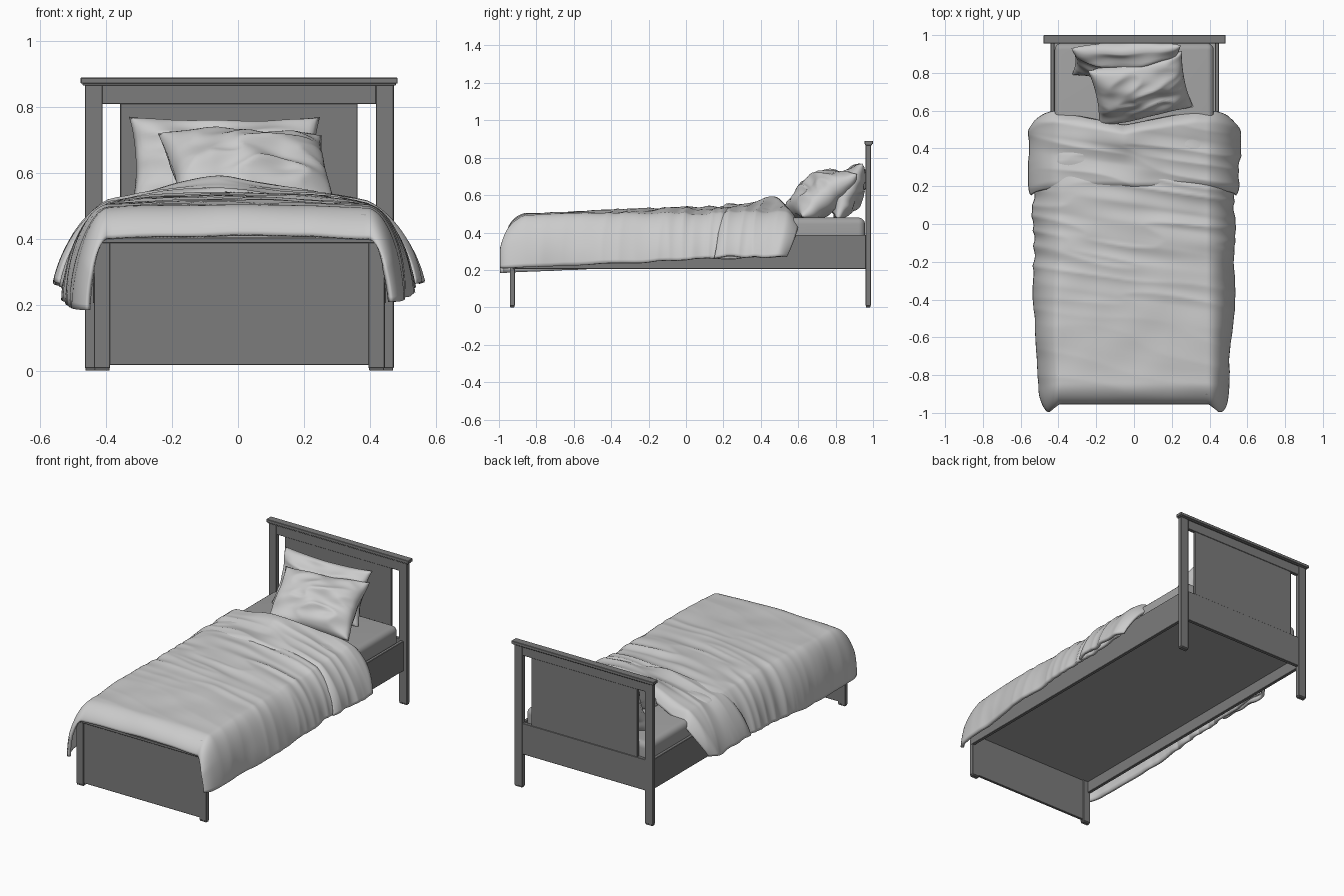
import bpy, bmesh, math
from mathutils import Vector, Matrix, noise

if "Cube" in bpy.data.objects:
    bpy.data.objects.remove(bpy.data.objects["Cube"])


def material(name, g):
    m = bpy.data.materials.new(name)
    m.diffuse_color = (g, g, g, 1)
    m.use_nodes = True
    m.node_tree.nodes["Principled BSDF"].inputs["Base Color"].default_value = m.diffuse_color
    return m


WOOD = material("dark_wood", 0.2)
SHEET = material("sheet", 0.36)
CLOTH = material("cloth", 0.6)


def finish(name, bm, mat, smooth=False):
    me = bpy.data.meshes.new(name)
    bm.to_mesh(me)
    bm.free()
    ob = bpy.data.objects.new(name, me)
    bpy.context.collection.objects.link(ob)
    me.materials.append(mat)
    for p in me.polygons:
        p.use_smooth = smooth
    return ob


def box(name, x, y, z, mat=WOOD, bevel=0.002, seg=1, smooth=False):
    bm = bmesh.new()
    bmesh.ops.create_cube(bm, size=1)
    for v in bm.verts:
        v.co = [a[0] + (a[1] - a[0]) * (c + 0.5) for a, c in zip((x, y, z), v.co)]
    if bevel:
        bmesh.ops.bevel(bm, geom=bm.edges[:], offset=bevel, segments=seg,
                        profile=0.5, affect='EDGES')
    return finish(name, bm, mat, smooth)


def pair(name, x, y, z, cx=0.004):
    box("left_" + name, (cx - x[1], cx - x[0]), y, z)
    box("right_" + name, (cx + x[0], cx + x[1]), y, z)


# Headboard
pair("head_post", (0.415, 0.469), (0.960, 0.988), (0.008, 0.87))
pair("head_foot_pad", (0.417, 0.467), (0.962, 0.986), (0, 0.01))
box("head_cap", (-0.478, 0.485), (0.955, 1.0), (0.872, 0.89))
box("head_cap_moulding", (-0.472, 0.480), (0.958, 0.994), (0.866, 0.876))
box("head_top_rail", (-0.415, 0.42), (0.962, 0.984), (0.81, 0.868))
box("head_panel", (-0.358, 0.363), (0.965, 0.981), (0.38, 0.815))
box("head_lower_rail", (-0.415, 0.42), (0.962, 0.984), (0.205, 0.395))

# Footboard
pair("foot_post", (0.392, 0.442), (-0.942, -0.915), (0.008, 0.40))
pair("foot_foot_pad", (0.394, 0.44), (-0.94, -0.917), (0, 0.01))
box("foot_panel", (-0.390, 0.398), (-0.936, -0.92), (0.017, 0.39))
box("foot_cap", (-0.432, 0.436), (-0.945, -0.912), (0.388, 0.405))

# Side rails and slat base
pair("side_rail", (0.425, 0.445), (-0.925, 0.965), (0.205, 0.388))
box("bed_base", (-0.423, 0.431), (-0.922, 0.964), (0.275, 0.29), SHEET, bevel=0)

# Mattress
box("mattress", (-0.42, 0.422), (-0.915, 0.957), (0.288, 0.48), SHEET, 0.035, 5, True)


def grid(bm, nx, ny, f, flip=False):
    """Grid of points f(s, v) with s in -1..1 and v in 0..1."""
    vs = [[bm.verts.new(f(2 * i / nx - 1, j / ny)) for i in range(nx + 1)]
          for j in range(ny + 1)]
    for j in range(ny):
        for i in range(nx):
            q = [vs[j][i], vs[j][i + 1], vs[j + 1][i + 1], vs[j + 1][i]]
            bm.faces.new(q[::-1] if flip else q)


def n3(x, y, z=0.0):
    return noise.noise(Vector((x, y, z)))


def crease(x, y, seed):
    """Sharp-ridged wrinkles running mostly across the bed."""
    return 0.5 - abs(n3(x * 1.6 + seed, (y + 0.15 * x) * 10, seed)) * 2


def clamp(a):
    return max(0.0, min(1.0, a))


def drape(s, top, hem_x, hem_z, crown, slack):
    """Cross-section: crowned top, round shoulder, hanging side. Returns x, z, t."""
    a, sign = abs(s), math.copysign(1, s)
    u = min(1, a / 0.62)
    t = clamp((a - 0.62) / 0.38)
    side = (1 - slack) * math.sin(t * math.pi / 2) + slack * t
    fall = (1 - slack) * (1 - math.cos(t * math.pi / 2)) + slack * t
    x = u * 0.395 + (hem_x - 0.395) * side
    top -= crown * u ** 2.5
    return sign * x, top - (top - hem_z) * fall, t


def duvet(s, v):
    p = v * 1.45
    q = clamp(p / 0.11)
    y = -0.955 + p
    if q < 1:
        y = -0.955 + 0.11 * (1 - math.cos(q * math.pi / 2)) ** 0.8
    ramp = clamp((y + 0.55) / 0.6)
    top = 0.500 + 0.035 * clamp((y + 0.9) / 0.9) - 0.09 * (1 - math.sin(q * math.pi / 2))
    hem_x = 0.495 + 0.035 * clamp((y + 0.95) / 0.5) - 0.04 * (1 - q) ** 2
    hem_z = 0.21 + 0.045 * (y + 0.95) - (0.025 * (1 - ramp) if s < 0 else 0)
    hem_z += 0.012 * n3(y * 6, s)
    x, z, t = drape(s, top, hem_x, hem_z, 0.008 + 0.027 * ramp, 0.1 + 0.35 * ramp)
    y -= 0.04 * min(1, t * 1.6) * (1 - clamp(p / 0.25))
    w = (0.002 + 0.016 * ramp) * crease(x, y, 3.1) * min(1, 0.3 + q)
    w += 0.008 * n3(x * 5, y * 5, 7)
    z += w * (1 - 0.8 * t)
    x += math.copysign(t, x) * (w * 0.9 + 0.012 * n3(y * 7, z * 3, s))
    return x, y, z


def fold(s, v):
    back = 0.525 + 0.075 * clamp(abs(s + 0.08) / 0.6)
    front = 0.19 + 0.02 * n3(s * 2, 4)
    y = front + (back - front) * v
    ends = 0.022 * (1 - clamp(v / 0.1)) ** 2 + 0.06 * (1 - clamp((1 - v) / 0.16)) ** 2
    hump = 0.05 * math.exp(-((s + 0.1) / 0.3) ** 2 - ((v - 0.85) / 0.3) ** 2)
    x, z, t = drape(s, 0.545 + hump - ends, 0.558, 0.27 + 0.015 * n3(y * 9, s), 0.035, 0.45)
    y -= t * t * 0.06 * v
    y -= t * t * 0.04 * (1 - v)
    w = 0.014 * crease(x, y, 8.4) + 0.010 * n3(x * 6, y * 6, 2)
    z += w * (1 - 0.8 * t)
    x += math.copysign(t, x) * (w * 0.8 + 0.012 * n3(y * 9, z * 4, s) - 0.6 * ends)
    return x, y, z


# Duvet and its turned-back upper end
for name, f, ny in (("duvet", duvet, 150), ("duvet_fold", fold, 60)):
    bm = bmesh.new()
    grid(bm, 110, ny, f)
    ob = finish(name, bm, CLOTH, True)
    m = ob.modifiers.new("thickness", 'SOLIDIFY')
    m.thickness = 0.018
    m.offset = -1


def pillow(name, size, loc, tilt, turn, roll, seed):
    w, h, d = size
    bm = bmesh.new()
    for side in (1, -1):
        def f(s, v, side=side):
            r = 2 * v - 1
            edge = max(0, (1 - s * s) * (1 - r * r))
            x = w / 2 * s * (1 - 0.07 * (1 - r * r))
            y = h / 2 * r * (1 - 0.10 * (1 - s * s))
            z = side * d / 2 * edge ** 0.45
            z += 0.022 * edge ** 0.5 * (0.4 - abs(n3(x * 5 + seed, y * 13, side)) * 2) * side
            z += 0.016 * n3(s * 2 + seed, r * 2)
            return x, y, z
        grid(bm, 48, 36, f, side < 0)
    bmesh.ops.remove_doubles(bm, verts=bm.verts, dist=0.0003)
    bm.transform(Matrix.Translation(loc) @ Matrix.Rotation(turn, 4, 'Z')
                 @ Matrix.Rotation(roll, 4, 'Y') @ Matrix.Rotation(tilt, 4, 'X'))
    finish(name, bm, CLOTH, True)


# Pillows leaning on the headboard
pillow("back_pillow", (0.58, 0.33, 0.16), (-0.04, 0.87, 0.62),
       math.radians(66), math.radians(1), 0, 1.7)
pillow("front_pillow", (0.51, 0.38, 0.21), (0.035, 0.715, 0.602),
       math.radians(37), math.radians(12), math.radians(1), 5.2)
